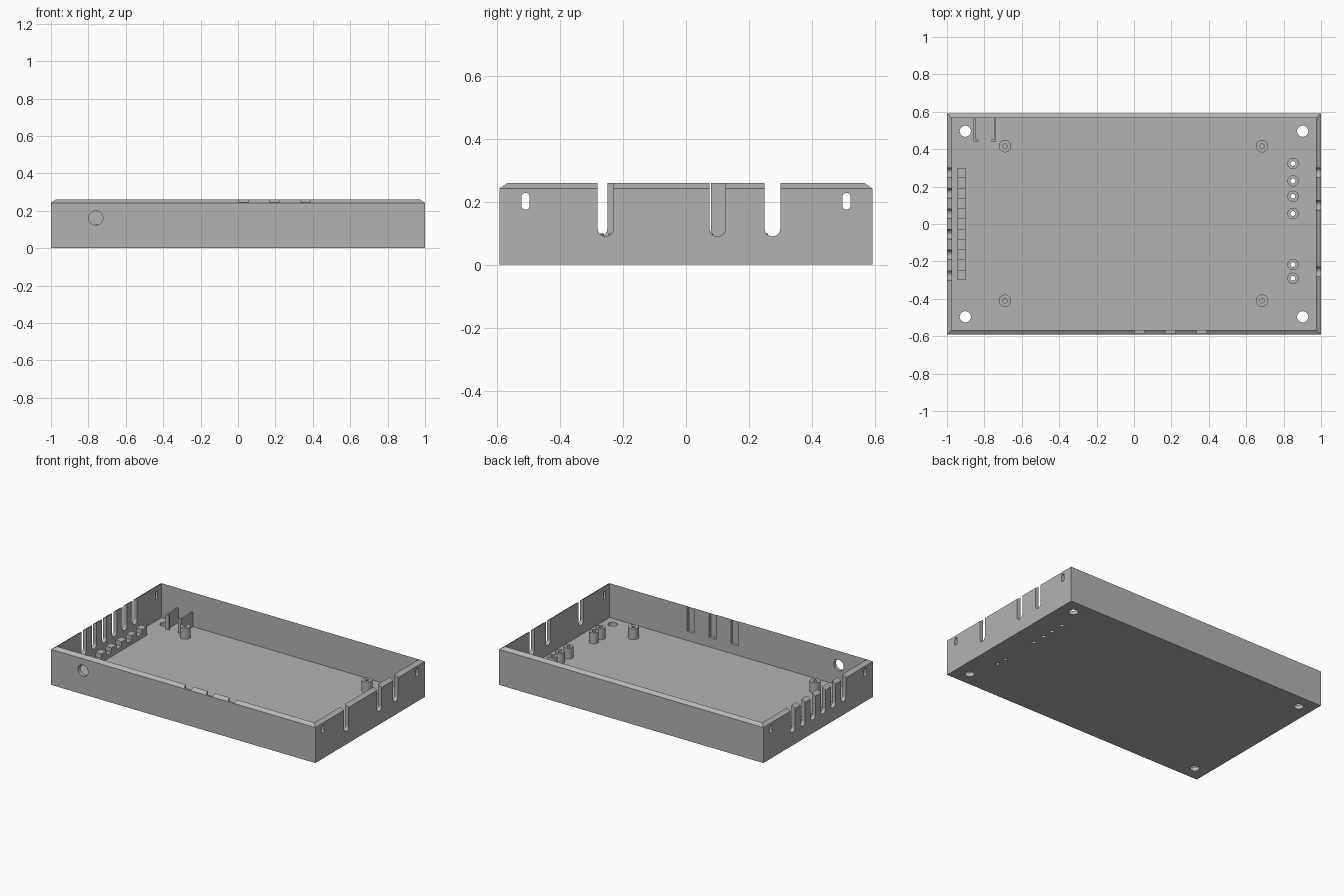
import bpy, bmesh
from math import sin, cos, pi
from mathutils import Vector

if "Cube" in bpy.data.objects:
    bpy.data.objects.remove(bpy.data.objects["Cube"], do_unlink=True)

HX, HY, TOP, WALL, FLOOR, RIM = 1.0, 0.592, 0.26, 0.026, 0.026, 0.243

grey = bpy.data.materials.new("light grey plastic")
grey.use_nodes = True
COLOUR = (0.45, 0.45, 0.45, 1)
grey.diffuse_color = COLOUR
grey.node_tree.nodes["Principled BSDF"].inputs["Base Color"].default_value = COLOUR


def finish(bm, name):
    bmesh.ops.recalc_face_normals(bm, faces=bm.faces)
    mesh = bpy.data.meshes.new(name)
    bm.to_mesh(mesh)
    bm.free()
    mesh.materials.append(grey)
    obj = bpy.data.objects.new(name, mesh)
    bpy.context.collection.objects.link(obj)
    return obj


def bridge(bm, a, b):
    n = len(a)
    for i in range(n):
        j = (i + 1) % n
        bm.faces.new((a[i], a[j], b[j], b[i]))


def prism(bm, points, direction):
    d = Vector(direction)
    a = [bm.verts.new(p) for p in points]
    b = [bm.verts.new(Vector(p) + d) for p in points]
    bridge(bm, a, b)
    bm.faces.new(a)
    bm.faces.new(b)


def box(bm, x0, x1, y0, y1, z0, z1):
    prism(bm, [(x0, y0, z0), (x1, y0, z0), (x1, y1, z0), (x0, y1, z0)], (0, 0, z1 - z0))


def circle(cx, cy, r, n=32):
    return [(cx + r * cos(2 * pi * i / n), cy + r * sin(2 * pi * i / n)) for i in range(n)]


def stadium(cy, z0, z1, w, n=10):
    r = w / 2
    low = [(cy + r * cos(pi + pi * i / n), z0 + r + r * sin(pi + pi * i / n)) for i in range(n + 1)]
    high = [(cy + r * cos(pi * i / n), z1 - r + r * sin(pi * i / n)) for i in range(n + 1)]
    return low + high


def side_slot(bm, side, cy, z0, z1, w):
    x = side * HX - 0.06
    prism(bm, [(x, y, z) for y, z in stadium(cy, z0, z1, w)], (0.12, 0, 0))


# Open tray with a sloping rim
bm = bmesh.new()
rings = []
for inset, z in ((0, 0), (0, RIM), (WALL, TOP), (WALL, FLOOR)):
    x, y = HX - inset, HY - inset
    rings.append([bm.verts.new((sx * x, sy * y, z))
                  for sx, sy in ((-1, -1), (1, -1), (1, 1), (-1, 1))])
for a, b in zip(rings, rings[1:]):
    bridge(bm, a, b)
bm.faces.new(rings[0])
bm.faces.new(rings[-1])
tray = finish(bm, "tray")

# Openings cut from the tray
slot_ys = [0.11 * (i - 2.5) for i in range(6)]
post_ys = (0.323, 0.23, 0.148, 0.056, -0.217, -0.29)
POST_X = 0.85
bm = bmesh.new()
for cy in slot_ys:
    side_slot(bm, -1, cy, 0.09, 0.4, 0.05)
for cy in (-0.256, 0.1, 0.275):
    side_slot(bm, 1, cy, 0.09, 0.4, 0.05)
for side in (-1, 1):
    for cy in (-0.51, 0.51):
        side_slot(bm, side, cy, 0.175, 0.228, 0.026)
        prism(bm, [(x, y, -0.05) for x, y in circle(side * 0.902, cy / 0.51 * 0.496, 0.03)],
              (0, 0, 0.12))
for cy in post_ys:
    prism(bm, [(x, y, -0.05) for x, y in circle(POST_X, cy, 0.013, 20)], (0, 0, 0.12))
prism(bm, [(x, -HY - 0.05, z) for x, z in circle(-0.76, 0.162, 0.038)], (0, 0.12, 0))
for cx in (0.03, 0.195, 0.36):
    box(bm, cx - 0.027, cx + 0.027, -HY + 0.006, -HY + 0.06, 0.09, 0.4)
cutter = finish(bm, "opening_cutter")
cutter.hide_render = True

mod = tray.modifiers.new("openings", "BOOLEAN")
mod.operation, mod.solver, mod.object = "DIFFERENCE", "EXACT", cutter
bpy.context.view_layer.objects.active = tray
bpy.ops.object.modifier_apply(modifier=mod.name)
bpy.data.objects.remove(cutter, do_unlink=True)


# Hollow round posts on the floor
def post(name, cx, cy, outer, inner, top):
    bm = bmesh.new()
    loops = [[bm.verts.new((x, y, z)) for x, y in circle(cx, cy, r)]
             for r, z in ((inner, FLOOR), (outer, FLOOR), (outer, top), (inner, top))]
    for i in range(4):
        bridge(bm, loops[i], loops[(i + 1) % 4])
    obj = finish(bm, name)
    bpy.ops.object.select_all(action="DESELECT")
    obj.select_set(True)
    bpy.context.view_layer.objects.active = obj
    bpy.ops.object.shade_smooth_by_angle()


for cx in (-0.69, 0.685):
    for cy in (-0.41, 0.416):
        post("board_standoff", cx, cy, 0.033, 0.012, 0.1)
for cy in post_ys:
    post("screw_post", POST_X, cy, 0.03, 0.013, 0.1)

# Toothed cable rest behind the row of slots
bm = bmesh.new()
profile = []
for i in range(11):
    z = 0.055 if i % 2 else 0.085
    profile += [(-0.3 + 0.6 * i / 11, z), (-0.3 + 0.6 * (i + 1) / 11, z)]
profile += [(0.3, FLOOR), (-0.3, FLOOR)]
prism(bm, [(-0.945, y, z) for y, z in profile], (0.045, 0, 0))
finish(bm, "cable_rest")

# Pair of hooked guide plates against the back wall
for cx, toward in ((-0.857, 1), (-0.738, -1)):
    bm = bmesh.new()
    y0, y1, t = 0.44, HY - WALL, 0.011
    outline = [(0, y0), (0.025, y0), (0.025, y0 + t), (t, y0 + t), (t, y1), (0, y1)]
    prism(bm, [(cx + toward * x, y, FLOOR) for x, y in outline], (0, 0, 0.1))
    finish(bm, "guide_plate")
